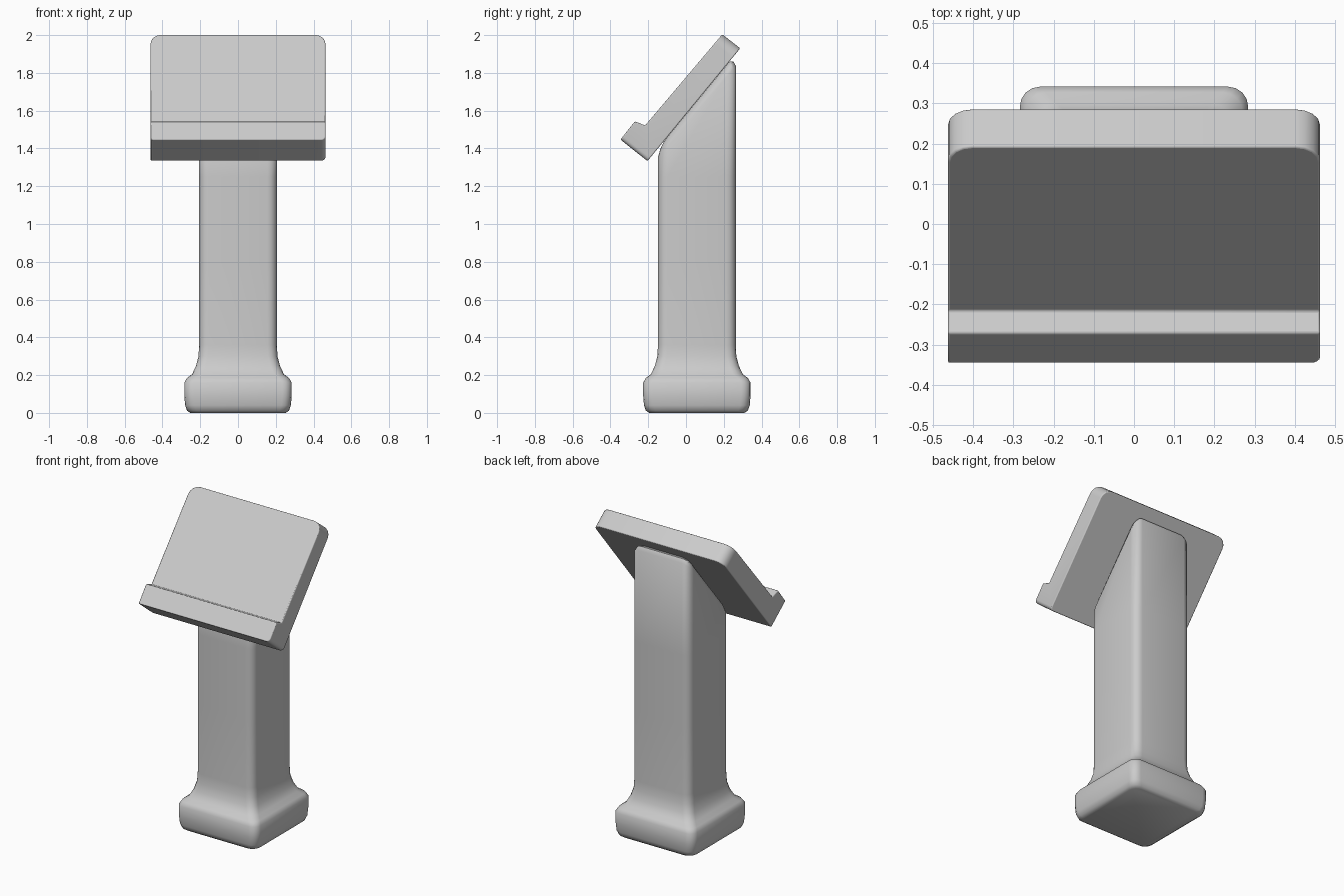
import bpy, bmesh, math
from mathutils import Vector

if "Cube" in bpy.data.objects:
    bpy.data.objects.remove(bpy.data.objects["Cube"])

CY = 0.0575  # pedestal centre in y


def finish(bm, name, angle):
    bmesh.ops.recalc_face_normals(bm, faces=bm.faces)
    me = bpy.data.meshes.new(name)
    bm.to_mesh(me)
    bm.free()
    ob = bpy.data.objects.new(name, me)
    bpy.context.collection.objects.link(ob)
    bpy.ops.object.select_all(action='DESELECT')
    ob.select_set(True)
    bpy.context.view_layer.objects.active = ob
    bpy.ops.object.shade_smooth_by_angle(angle=math.radians(angle))
    return ob


def rounded_square(h, r, steps=4):
    pts = []
    for k in range(4):
        c = math.radians(45 + 90 * k)
        cx, cy = math.copysign(h - r, math.cos(c)), math.copysign(h - r, math.sin(c))
        for i in range(steps + 1):
            a = math.radians(90 * k + 90 * i / steps)
            pts.append((cx + r * math.cos(a), CY + cy + r * math.sin(a)))
    return pts


# Pedestal: foot, flare and column lofted as one; (z at centre, half width, corner radius, slope)
rings = [(0.0, 0.252, 0.05, 0), (0.012, 0.27, 0.05, 0), (0.04, 0.28, 0.05, 0),
         (0.09, 0.284, 0.05, 0), (0.16, 0.284, 0.05, 0), (0.185, 0.27, 0.05, 0),
         (0.205, 0.243, 0.05, 0), (0.25, 0.222, 0.05, 0), (0.30, 0.209, 0.05, 0),
         (0.36, 0.206, 0.05, 0), (0.8, 0.206, 0.05, 0), (1.25, 0.206, 0.05, 0),
         (1.595, 0.206, 0.05, 1.18), (1.63, 0.193, 0.045, 1.2), (1.65, 0.172, 0.04, 1.216)]
bm = bmesh.new()
loops = [[bm.verts.new((x, y, z + s * (y - CY))) for x, y in rounded_square(h, r)]
         for z, h, r, s in rings]
for a, b in zip(loops, loops[1:]):
    n = len(a)
    for i in range(n):
        bm.faces.new((a[i], a[(i + 1) % n], b[(i + 1) % n], b[i]))
bm.faces.new(loops[0])
bm.faces.new(loops[-1])
finish(bm, "pedestal", 50)

# Slanted reading board with a lip, extruded across x
profile = [(0.192, 2.004), (0.287, 1.930), (-0.204, 1.333),
           (-0.347, 1.447), (-0.271, 1.543), (-0.216, 1.522)]
HALF = 0.463
bm = bmesh.new()
left = [bm.verts.new((-HALF, y, z)) for y, z in profile]
right = [bm.verts.new((HALF, y, z)) for y, z in profile]
bm.faces.new(left)
bm.faces.new(right)
for i in range(6):
    j = (i + 1) % 6
    bm.faces.new((left[i], left[j], right[j], right[i]))
# round the board's upper corners strongly, the lower ones slightly
for (i, j), w in (((0, 1), 0.06), ((2, 3), 0.022)):
    pts = [Vector(profile[i]), Vector(profile[j])]
    edges = [e for e in bm.edges if abs(e.verts[0].co.x - e.verts[1].co.x) < 1e-5
             and all(any((v.co.yz - p).length < 1e-4 for p in pts) for v in e.verts)]
    bmesh.ops.bevel(bm, geom=edges, offset=w, segments=4, profile=0.5, affect='EDGES')
board = finish(bm, "reading_board", 50)
bev = board.modifiers.new("soft_edges", 'BEVEL')
bev.width = 0.016
bev.segments = 3
bev.limit_method = 'ANGLE'
bev.angle_limit = math.radians(35)
